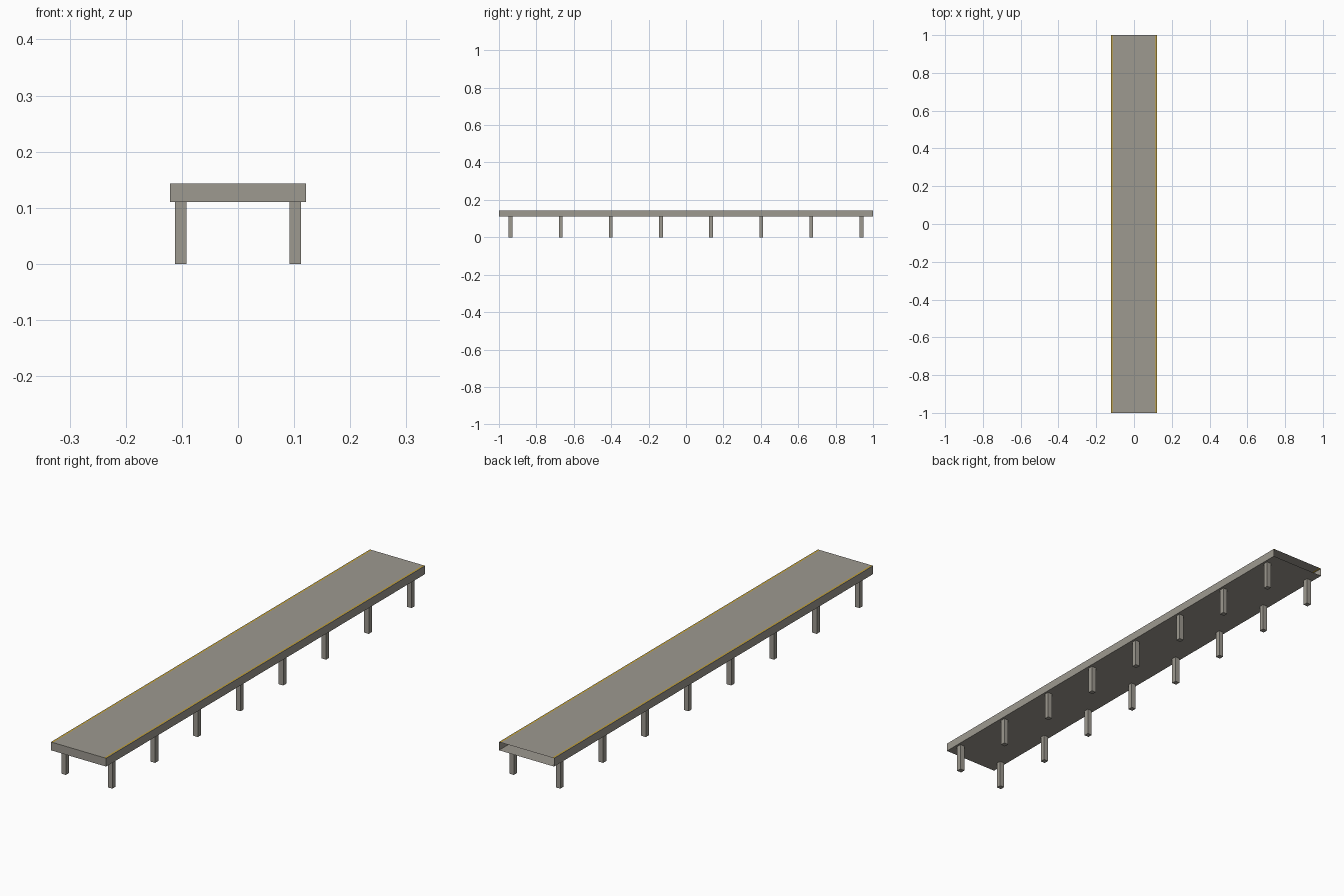
import bpy
import bmesh
from mathutils import Matrix, Vector

cube = bpy.data.objects.get("Cube")
if cube:
    bpy.data.objects.remove(cube, do_unlink=True)

HALF_WIDTH, HALF_LENGTH = 0.121, 1.0
UNDERSIDE, TOP = 0.11, 0.143
STRIPE_IN, STRIPE_OUT = 0.113, 0.118
LEG_X, LEG_SIZE, LEG_STEP, LEG_ROWS = 0.102, 0.02, 0.268, 8


def make_material(name, rgb):
    mat = bpy.data.materials.new(name)
    mat.use_nodes = True
    colour = (*rgb, 1.0)
    mat.diffuse_color = colour
    for node in mat.node_tree.nodes:
        if node.type == 'BSDF_PRINCIPLED':
            node.inputs["Base Color"].default_value = colour
    return mat


def add_object(name, bm, materials):
    mesh = bpy.data.meshes.new(name)
    bm.to_mesh(mesh)
    bm.free()
    for mat in materials:
        mesh.materials.append(mat)
    obj = bpy.data.objects.new(name, mesh)
    bpy.context.collection.objects.link(obj)
    return obj


concrete = make_material("warm grey concrete", (0.34, 0.32, 0.28))
yellow = make_material("safety yellow", (0.60, 0.37, 0.02))

# Platform deck: a hollow section swept along y, closed in front, open at the back
top_xs = [-HALF_WIDTH, -STRIPE_OUT, -STRIPE_IN, STRIPE_IN, STRIPE_OUT, HALF_WIDTH]
section = [(x, TOP) for x in top_xs]
section += [(HALF_WIDTH, UNDERSIDE), (-HALF_WIDTH, UNDERSIDE)]

bm = bmesh.new()
front = [bm.verts.new((x, -HALF_LENGTH, z)) for x, z in section]
back = [bm.verts.new((x, HALF_LENGTH, z)) for x, z in section]
bm.faces.new(front[::-1])
for i in range(len(section)):
    j = (i + 1) % len(section)
    bm.faces.new((front[i], front[j], back[j], back[i]))
bm.normal_update()

# Yellow edge lines are the two narrow strips of the top
for face in bm.faces:
    x = abs(face.calc_center_median().x)
    if face.normal.z > 0.9 and STRIPE_IN < x < STRIPE_OUT:
        face.material_index = 1
add_object("platform_deck", bm, [concrete, yellow])

# Square legs in two rows
for side, x in (("right", -LEG_X), ("left", LEG_X)):
    for row in range(LEG_ROWS):
        y = (row - (LEG_ROWS - 1) / 2) * LEG_STEP
        bm = bmesh.new()
        place = Matrix.Translation(Vector((x, y, UNDERSIDE / 2)))
        scale = Matrix.Diagonal((LEG_SIZE, LEG_SIZE, UNDERSIDE, 1))
        bmesh.ops.create_cube(bm, size=1, matrix=place @ scale)
        add_object(f"{side}_leg_{row + 1}", bm, [concrete])
